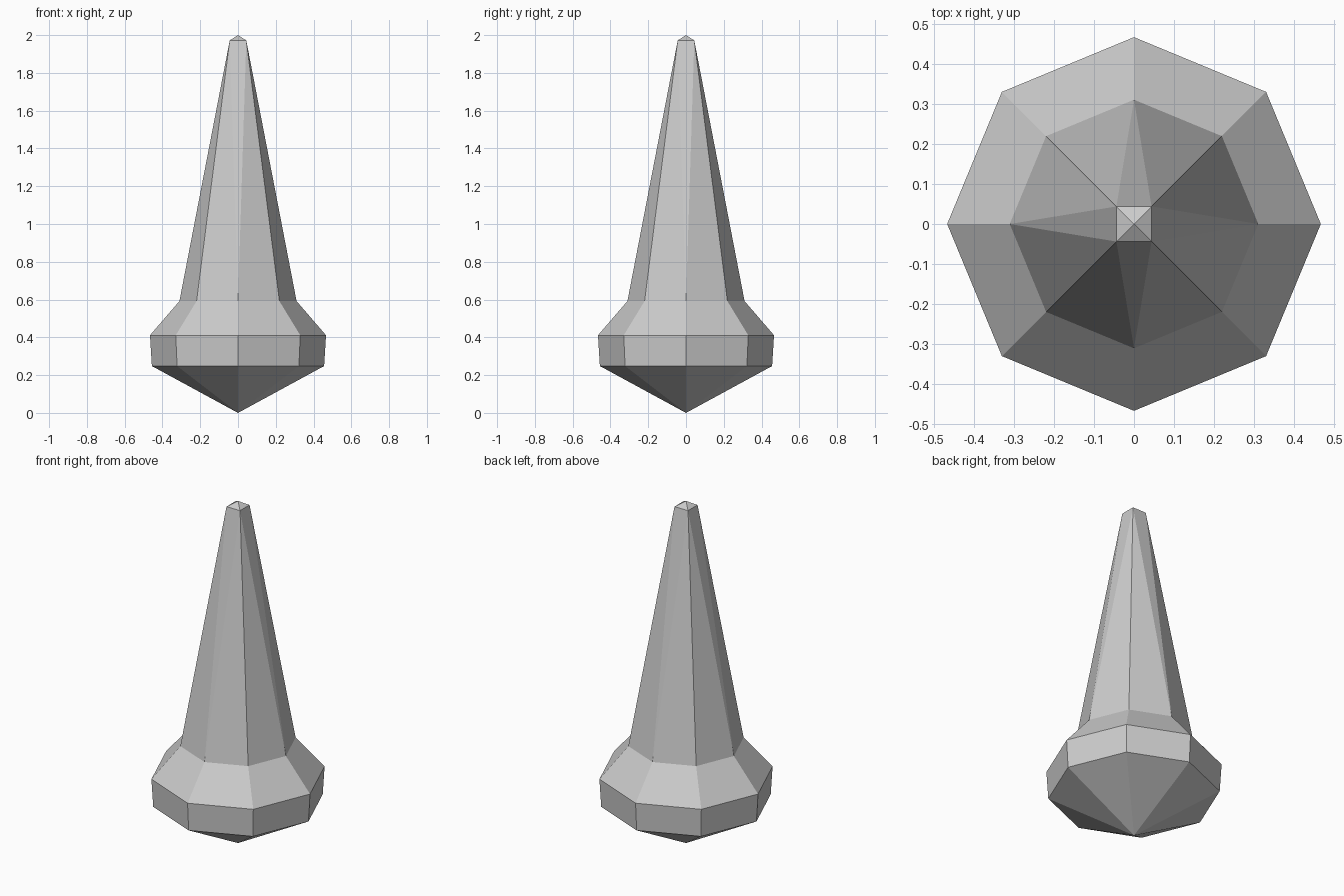
import bpy, bmesh
from math import cos, sin, pi

if "Cube" in bpy.data.objects:
    bpy.data.objects.remove(bpy.data.objects["Cube"])

bm = bmesh.new()


def ring(radius, z, sides, turn=0.0):
    return [bm.verts.new((radius * cos(turn + 2 * pi * i / sides),
                          radius * sin(turn + 2 * pi * i / sides), z))
            for i in range(sides)]


def bridge(low, high):
    for i in range(len(low)):
        j = (i + 1) % len(low)
        bm.faces.new((low[i], low[j], high[j], high[i]))


def cap(loop, z):
    tip = bm.verts.new((0, 0, z))
    for i in range(len(loop)):
        bm.faces.new((loop[i], loop[(i + 1) % len(loop)], tip))


# Octagonal base: pointed underside, upright band, sloped shoulder
bottom = ring(0.456, 0.248, 8)
band = ring(0.466, 0.411, 8)
neck = ring(0.31, 0.592, 8)
cap(bottom, 0.0)
bridge(bottom, band)
bridge(band, neck)

# Tall spike narrowing from eight sides to a square
square = ring(0.062, 1.972, 4, pi / 4)
for i in range(4):
    corner, before = square[i], square[i - 1]
    axis, diag, nxt = neck[2 * i], neck[2 * i + 1], neck[(2 * i + 2) % 8]
    bm.faces.new((axis, corner, before))
    bm.faces.new((axis, diag, corner))
    bm.faces.new((diag, nxt, corner))

# Small pyramid tip
cap(square, 2.0)

bmesh.ops.recalc_face_normals(bm, faces=bm.faces)
mesh = bpy.data.meshes.new("faceted_spike")
bm.to_mesh(mesh)
bm.free()
bpy.context.collection.objects.link(bpy.data.objects.new("faceted_spike", mesh))
